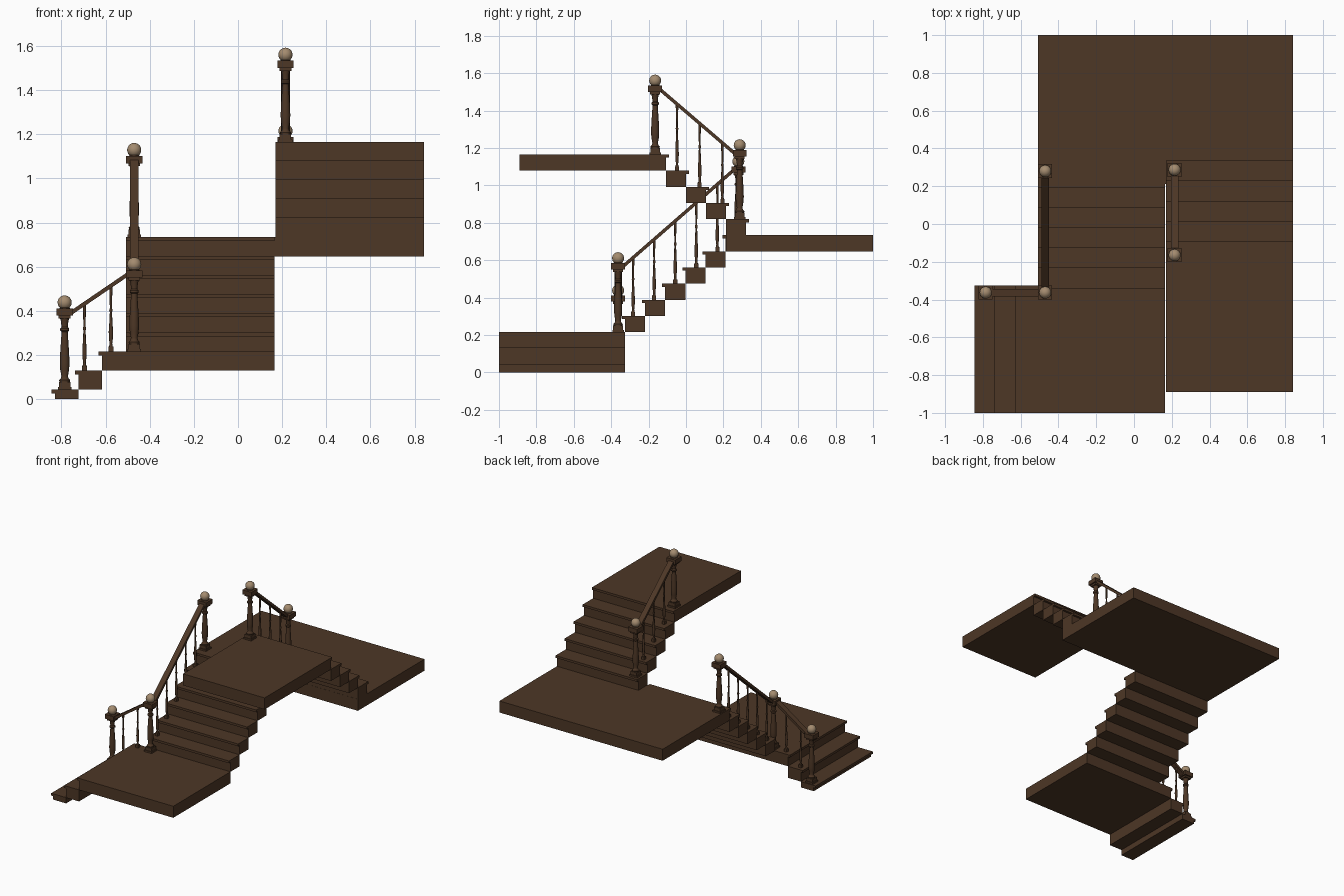
import bpy, bmesh, math
from mathutils import Vector

cube = bpy.data.objects.get("Cube")
if cube:
    bpy.data.objects.remove(cube, do_unlink=True)

RISE, RUN, NOSE, TREAD = 0.0863, 0.107, 0.016, 0.017


def material(name, color):
    m = bpy.data.materials.new(name)
    m.use_nodes = True
    m.diffuse_color = color
    m.node_tree.nodes["Principled BSDF"].inputs["Base Color"].default_value = color
    return m


wood = material("dark wood", (0.075, 0.038, 0.019, 1))
tan = material("tan wood", (0.37, 0.26, 0.16, 1))


def add_box(bm, low, high):
    low, high = Vector(low), Vector(high)
    verts = bmesh.ops.create_cube(bm, size=1)["verts"]
    for v in verts:
        v.co = (low + high) / 2 + v.co * (high - low)


def add_lathe(bm, profile, center, sides):
    """Turned shape from (radius, height) pairs."""
    rings = []
    for r, z in profile:
        rings.append([bm.verts.new(center + Vector((
            r * math.cos(math.tau * i / sides), r * math.sin(math.tau * i / sides), z)))
            for i in range(sides)])
    for a, b in zip(rings, rings[1:]):
        for i in range(sides):
            j = (i + 1) % sides
            bm.faces.new((a[i], a[j], b[j], b[i]))
    bm.faces.new(rings[0][::-1])
    bm.faces.new(rings[-1])


def finish(name, bm, mat=wood, smooth=False):
    mesh = bpy.data.meshes.new(name)
    bm.to_mesh(mesh)
    bm.free()
    mesh.materials.append(mat)
    obj = bpy.data.objects.new(name, mesh)
    bpy.context.collection.objects.link(obj)
    if smooth:
        bpy.ops.object.select_all(action='DESELECT')
        obj.select_set(True)
        bpy.context.view_layer.objects.active = obj
        bpy.ops.object.shade_smooth_by_angle(angle=math.radians(40))
    return obj


def level(n):
    """Top height of the n-th tread, the first one being half height."""
    return RISE * (n + 0.5)


def step(name, axis, start, end, side, n):
    """Block from start to end along the climb axis, with a nosed tread on top."""
    sign = 1 if end > start else -1
    top = level(n)
    bm = bmesh.new()
    for front, z0, z1 in ((start, max(0, level(n - 1)), top - TREAD),
                          (start - sign * NOSE, top - TREAD, top)):
        a, b = sorted((front, end))
        if axis == "x":
            add_box(bm, (a, side[0], z0), (b, side[1], z1))
        else:
            add_box(bm, (side[0], a, z0), (side[1], b, z1))
    finish(name, bm)


# Entry steps and lower landing
entry_side = (-1.0, -0.325)
for i in range(2):
    x = -0.829 + i * RUN
    step(f"entry_step_{i + 1}", "x", x, x + RUN, entry_side, i)
step("lower_landing", "x", -0.829 + 2 * RUN, 0.165, entry_side, 2)

# Middle flight and landing
middle_side = (-0.507, 0.165)
for i in range(5):
    y = -0.325 + i * RUN
    step(f"middle_step_{i + 1}", "y", y, y + RUN, middle_side, 3 + i)
step("middle_landing", "y", -0.325 + 5 * RUN, 1.0, middle_side, 8)
bm = bmesh.new()
add_box(bm, (0.165, 0.213, level(7)), (0.843, 1.0, level(8)))
finish("middle_landing_extension", bm)

# Upper flight and landing, turning back
upper_side = (0.169, 0.843)
for i in range(4):
    y = 0.321 - i * RUN
    step(f"upper_step_{i + 1}", "y", y, y - RUN, upper_side, 9 + i)
step("upper_landing", "y", 0.321 - 4 * RUN, -0.89, upper_side, 13)

# Newel posts: square foot, turned shaft, square cap and ball
SHAFT = [(0.024, 0.035), (0.025, 0.043), (0.017, 0.052), (0.015, 0.062), (0.02, 0.09),
         (0.022, 0.12), (0.02, 0.17), (0.016, 0.23), (0.014, 0.262), (0.02, 0.268),
         (0.02, 0.277), (0.014, 0.283), (0.017, 0.31), (0.024, 0.333)]


def newel(name, x, y, n):
    base = Vector((x, y, level(n)))

    def square(bm, half, z0, z1):
        add_box(bm, base + Vector((-half, -half, z0)), base + Vector((half, half, z1)))

    bm = bmesh.new()
    square(bm, 0.031, 0, 0.012)
    square(bm, 0.026, 0.012, 0.035)
    square(bm, 0.037, 0.335, 0.368)
    square(bm, 0.027, 0.322, 0.335)
    add_lathe(bm, SHAFT, base, 16)
    add_lathe(bm, [(0.025, 0.366), (0.018, 0.378)], base, 16)
    finish(name, bm, smooth=True)
    bm = bmesh.new()
    bmesh.ops.create_uvsphere(bm, u_segments=20, v_segments=12, radius=0.032)
    bmesh.ops.translate(bm, verts=bm.verts, vec=base + Vector((0, 0, 0.395)))
    finish(name + "_ball", bm, tan, smooth=True)
    return base


entry = newel("entry_newel", -0.785, -0.363, 0)
corner = newel("corner_newel", -0.47, -0.363, 2)
turn = newel("turn_newel", -0.47, 0.28, 8)
upper_low = newel("upper_flight_newel", 0.215, 0.287, 9)
upper_top = newel("upper_landing_newel", 0.215, -0.165, 13)


# Handrails with turned balusters beneath
def railing(name, low, high, spots):
    """spots: (fraction along the rail, tread index) for each baluster."""
    a = low + Vector((0, 0, 0.328))
    b = high + Vector((0, 0, 0.37))
    along = (b - a).normalized()
    across = along.cross(Vector((0, 0, 1))).normalized()
    up = across.cross(along)
    bm = bmesh.new()
    ends = [[bm.verts.new(p + across * s * 0.02 + up * t * 0.009)
             for s, t in ((-1, -1), (1, -1), (1, 1), (-1, 1))] for p in (a, b)]
    for i in range(4):
        j = (i + 1) % 4
        bm.faces.new((ends[0][i], ends[0][j], ends[1][j], ends[1][i]))
    bm.faces.new(ends[0][::-1])
    bm.faces.new(ends[1])
    bmesh.ops.recalc_face_normals(bm, faces=bm.faces)
    finish(name + "_handrail", bm)

    bm = bmesh.new()
    for f, n in spots:
        top = a.lerp(b, f)
        foot = Vector((top.x, top.y, level(n)))
        h = top.z - foot.z
        add_box(bm, foot - Vector((0.011, 0.011, 0)), foot + Vector((0.011, 0.011, 0.022)))
        add_lathe(bm, [(0.009, 0.02), (0.006, 0.035), (0.009, 0.06), (0.01, 0.09),
                       (0.007, h * 0.45), (0.005, h * 0.6), (0.008, h * 0.63),
                       (0.005, h * 0.66), (0.006, h * 0.85), (0.008, h)], foot, 10)
    finish(name + "_balusters", bm, smooth=True)


railing("entry", entry, corner, [(0.285, 1), (0.665, 2)])
railing("middle", corner, turn, [(0.125 + 0.175 * i, 3 + i) for i in range(5)])
railing("upper", upper_low, upper_top, [(0.205 + 0.268 * i, 10 + i) for i in range(3)])
